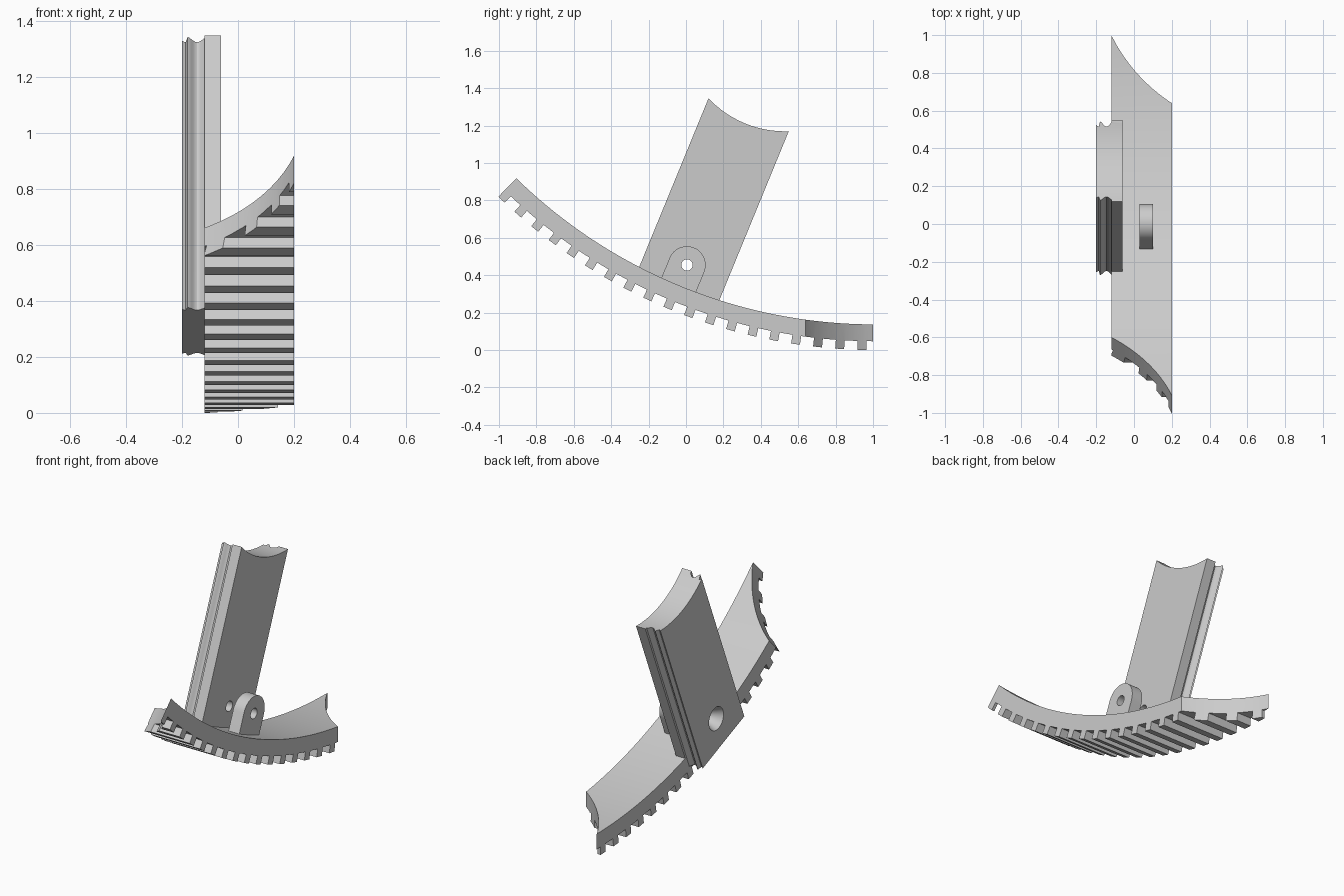
import bpy, bmesh
from math import sin, cos, pi, sqrt
from mathutils import Vector, Matrix

cube = bpy.data.objects.get("Cube")
if cube:
    bpy.data.objects.remove(cube, do_unlink=True)

grey = bpy.data.materials.new("light grey")
grey.use_nodes = True
COLOUR = (0.6, 0.6, 0.6, 1)
grey.diffuse_color = COLOUR
grey.node_tree.nodes["Principled BSDF"].inputs["Base Color"].default_value = COLOUR

AXIS_X = Vector((1, 0, 0))
ALONG = Vector((0, 0.38, 0.925)).normalized()    # leg's long direction
ACROSS = Vector((0, 0.925, -0.38)).normalized()  # leg's width direction
PIVOT = Vector((0, 0.005, 0.455))                # pin hole centre


def make_object(name, bm):
    bmesh.ops.recalc_face_normals(bm, faces=bm.faces)
    mesh = bpy.data.meshes.new(name)
    bm.to_mesh(mesh)
    bm.free()
    mesh.materials.append(grey)
    obj = bpy.data.objects.new(name, mesh)
    bpy.context.collection.objects.link(obj)
    return obj


def prism(name, points, offset):
    """Extrude a closed outline of 3D points by an offset."""
    bm = bmesh.new()
    face = bm.faces.new([bm.verts.new(p) for p in points])
    new = bmesh.ops.extrude_face_region(bm, geom=[face])["geom"]
    bmesh.ops.translate(bm, vec=offset, verts=[v for v in new if isinstance(v, bmesh.types.BMVert)])
    return make_object(name, bm)


def cut_round(obj, centre, axis, r1, r2, depth):
    """Cut a cylinder or cone out of an object."""
    bm = bmesh.new()
    turn = Vector(axis).to_track_quat('Z', 'Y').to_matrix().to_4x4()
    bmesh.ops.create_cone(bm, cap_ends=True, segments=96, radius1=r1, radius2=r2,
                          depth=depth, matrix=Matrix.Translation(centre) @ turn)
    cutter = make_object("cutter", bm)
    cutter.hide_render = True
    mod = obj.modifiers.new("cut", 'BOOLEAN')
    mod.operation, mod.solver, mod.object = 'DIFFERENCE', 'EXACT', cutter
    bpy.context.view_layer.objects.active = obj
    bpy.ops.object.modifier_apply(modifier=mod.name)
    bpy.data.objects.remove(cutter, do_unlink=True)


def smooth(obj):
    bpy.ops.object.select_all(action='DESELECT')
    obj.select_set(True)
    bpy.context.view_layer.objects.active = obj
    bpy.ops.object.shade_smooth_by_angle(angle=0.5)


# Curved shoe with teeth on its underside
ARC_Y, ARC_Z = 1.013, 2.887
INNER, OUTER, TIP = 2.75, 2.84, 2.887
START, END = 0.0046, 0.7738
TEETH, FIRST, PITCH, HALF = 19, 0.0253, 0.0411, 0.0083


def arc_point(angle, radius):
    return Vector((-0.12, ARC_Y - radius * sin(angle), ARC_Z - radius * cos(angle)))


outline = [arc_point(START, OUTER)]
for i in range(TEETH):
    a = FIRST + i * PITCH
    for angle, radius in ((a - HALF, OUTER), (a - HALF, TIP), (a + HALF, TIP), (a + HALF, OUTER)):
        outline.append(arc_point(angle, radius))
STEPS = 48
outline += [arc_point(END + (START - END) * i / STEPS, INNER) for i in range(STEPS + 1)]
shoe = prism("curved_toothed_shoe", outline, AXIS_X * 0.32)

# Concave ends of the shoe
radial = Vector((0, -0.699, -0.715))
tangent = Vector((0, -0.715, 0.699))
cut_round(shoe, AXIS_X * -0.535 + tangent * 1.551, radial, 0.78, 0.78, 1.0)
cut_round(shoe, Vector((0.688, 1.396, 0.2)), (0, 0, 1), 0.9, 0.9, 1.2)
smooth(shoe)

# Leg: slab plus outer ridge, with a rounded groove down both edges
HALF_WIDTH, BOTTOM, TOP = 0.232, -0.178, 0.868
side = [(-0.06, 0), (-0.12, 0)]
for i in range(13):
    s = i / 12
    side.append((-0.12 - 0.08 * s, 0.018 - 0.013 * cos(2 * pi * (s - 0.32))))
    if s < 0.8:
        side[-1] = (side[-1][0], 0.018 + 0.013 * cos(2 * pi * (s - 0.32) / 0.96))
section = [(x, HALF_WIDTH - inset) for x, inset in side]
section += [(x, -w) for x, w in reversed(section)]
base = PIVOT + ALONG * BOTTOM
leg = prism("leg", [base + AXIS_X * x + ACROSS * w for x, w in section],
            ALONG * (TOP - BOTTOM))

# Concave top of the leg, pin hole and countersink
SAG = 0.05
top_radius = (HALF_WIDTH ** 2 + SAG ** 2) / (2 * SAG)
cut_round(leg, PIVOT + ALONG * (TOP + top_radius - SAG), AXIS_X, top_radius, top_radius, 1)
cut_round(leg, PIVOT, AXIS_X, 0.03, 0.03, 1)
cut_round(leg, PIVOT + AXIS_X * -0.165, AXIS_X, 0.07, 0.03, 0.08)
smooth(leg)

# Round-topped lug facing the leg
LUG = 0.1
lug_outline = [(-LUG, -0.16), (LUG, -0.16)]
lug_outline += [(LUG * cos(pi * i / 24), LUG * sin(pi * i / 24)) for i in range(25)]
lug = prism("pin_lug", [PIVOT + AXIS_X * 0.03 + ACROSS * w + ALONG * h for w, h in lug_outline],
            AXIS_X * 0.07)
cut_round(lug, PIVOT, AXIS_X, 0.03, 0.03, 1)
smooth(lug)
